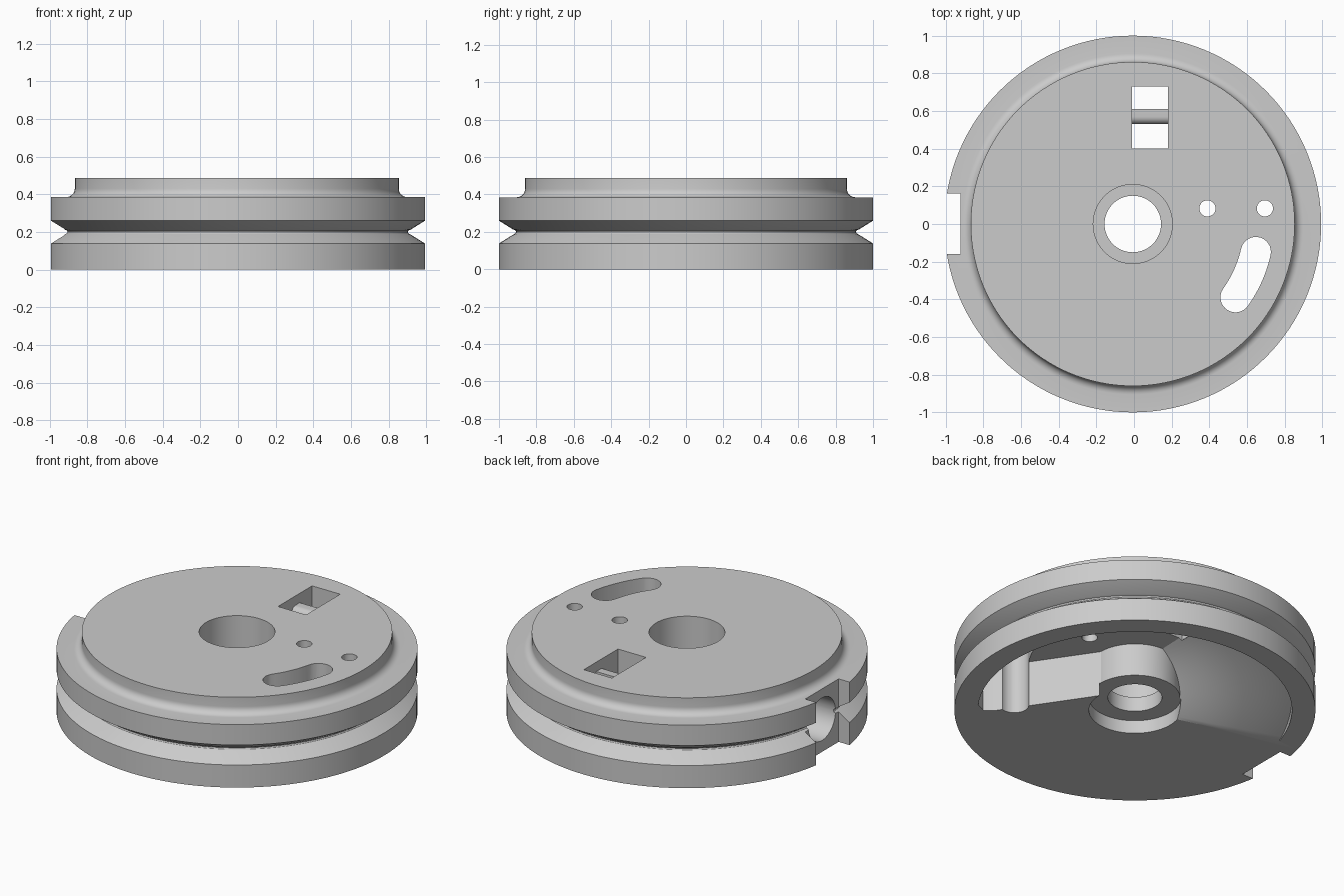
import bpy, bmesh, math
from math import cos, sin, radians, acos, degrees

cube = bpy.data.objects.get("Cube")
if cube:
    bpy.data.objects.remove(cube)

CX = -0.0065          # axis of the wheel
SEG = 128

grey = bpy.data.materials.new("plain_grey")
grey.use_nodes = True
GREY = (0.6, 0.6, 0.6, 1)
grey.diffuse_color = GREY
grey.node_tree.nodes["Principled BSDF"].inputs["Base Color"].default_value = GREY


def make(name, verts, faces):
    mesh = bpy.data.meshes.new(name)
    mesh.from_pydata(verts, [], faces)
    bm = bmesh.new()
    bm.from_mesh(mesh)
    bmesh.ops.recalc_face_normals(bm, faces=bm.faces)
    bm.to_mesh(mesh)
    bm.free()
    mesh.materials.append(grey)
    ob = bpy.data.objects.new(name, mesh)
    bpy.context.collection.objects.link(ob)
    return ob


def prism(name, outline, lo, hi, axis="z"):
    """Extrude a 2D outline along z, or a (y, z) outline along x."""
    place = (lambda p, h: (p[0], p[1], h)) if axis == "z" else (lambda p, h: (h, p[0], p[1]))
    n = len(outline)
    verts = [place(p, h) for h in (lo, hi) for p in outline]
    faces = [(i, (i + 1) % n, n + (i + 1) % n, n + i) for i in range(n)]
    faces += [tuple(range(n)), tuple(range(n, 2 * n))]
    return make(name, verts, faces)


def arc(cx, cy, r, a0=0, a1=360, n=40):
    full = a1 - a0 == 360
    return [(cx + r * cos(radians(a)), cy + r * sin(radians(a)))
            for a in (a0 + (a1 - a0) * i / (n if full else n - 1) for i in range(n))]


def rect(x0, x1, y0, y1):
    return [(x0, y0), (x1, y0), (x1, y1), (x0, y1)]


# Wheel body: turned profile with rope groove, raised top and stepped bore
profile = [(0.255, 0), (1, 0), (1, 0.138), (0.925, 0.185), (0.912, 0.192), (0.908, 0.2),
           (0.912, 0.208), (0.925, 0.213), (1, 0.26), (1, 0.385)]
profile += arc(0.905, 0.43, 0.045, 270, 180, 8)
profile += [(0.86, 0.487), (0.21, 0.487), (0.21, 0.17), (0.15, 0.17), (0.15, 0.08), (0.255, 0.08)]
n = len(profile)
verts = [(CX + r * cos(math.tau * s / SEG), r * sin(math.tau * s / SEG), z)
         for s in range(SEG) for r, z in profile]
faces = [(s * n + i, s * n + (i + 1) % n, (s + 1) % SEG * n + (i + 1) % n, (s + 1) % SEG * n + i)
         for s in range(SEG) for i in range(n)]
body = make("wheel_body", verts, faces)

# Underside pocket: straight wall on one side, flat ceiling, then a ramp down to the floor
CEIL, RAMP, END = 0.28, 88, 164
radii = [0.25, 0.4, 0.6, 0.78, 0.84, 0.87]
rounding = [0, 0, 0, 0, 1.5, 6]
FLAT, SLOPE = 28, 24
cols = FLAT + SLOPE + 1


def pocket_point(r, extra, c):
    start = 34 - degrees(acos(0.21 / r)) + extra
    if c <= FLAT:
        a, z = start + (RAMP - start) * c / FLAT, CEIL
    else:
        t = (c - FLAT) / SLOPE
        a, z = RAMP + (END - RAMP) * t, CEIL - (CEIL + 0.002) * t
    return CX + r * cos(radians(a)), r * sin(radians(a)), z


top = [pocket_point(r, e, c) for r, e in zip(radii, rounding) for c in range(cols)]
verts = top + [(x, y, -0.05) for x, y, z in top]
m, rows = len(top), len(radii)
faces = []
for base in (0, m):
    faces += [(base + i * cols + c, base + i * cols + c + 1, base + (i + 1) * cols + c + 1,
               base + (i + 1) * cols + c) for i in range(rows - 1) for c in range(cols - 1)]
rim = ([c for c in range(cols)] + [i * cols + cols - 1 for i in range(1, rows)]
       + [(rows - 1) * cols + c for c in range(cols - 2, -1, -1)]
       + [i * cols for i in range(rows - 2, 0, -1)])
faces += [(a, b, b + m, a + m) for a, b in zip(rim, rim[1:] + rim[:1])]
cutters = [make("pocket_cutter", verts, faces)]

# Rim notch and the cord hole behind it
cutters.append(prism("notch_cutter", rect(-1.2, -0.92, -0.16, 0.163), -0.1, 0.6))
cutters.append(prism("cord_cutter", arc(0, 0.2, 0.13), -1.1, -0.5, "x"))

# Window, pin holes and curved slot through the top plate
cutters.append(prism("window_cutter", rect(-0.01, 0.18, 0.4, 0.73), -0.1, 0.6))
for x in (0.39, 0.695):
    cutters.append(prism("pin_cutter", arc(x, 0.083, 0.043, n=32), -0.1, 0.6))
R, W, A0, A1 = 0.67, 0.08, -35.5, -12.8
ends = [(CX + R * cos(radians(a)), R * sin(radians(a))) for a in (A0, A1)]
slot = arc(CX, 0, R + W, A0, A1, 12)[:-1]
slot += arc(*ends[1], W, A1, A1 + 180, 16)
slot += arc(CX, 0, R - W, A1, A0, 12)[1:-1]
slot += arc(*ends[0], W, A0 + 180, A0 + 360, 16)[:-1]
cutters.append(prism("slot_cutter", slot, -0.1, 0.6))

bpy.context.view_layer.objects.active = body
for cutter in cutters:
    cutter.hide_render = True
    mod = body.modifiers.new(cutter.name, "BOOLEAN")
    mod.operation, mod.solver, mod.object = "DIFFERENCE", "EXACT", cutter
    bpy.ops.object.modifier_apply(modifier=mod.name)
    bpy.data.objects.remove(cutter)

# Cross bar inside the window, rounded on its front side
bar_outline = [(0.61, 0.35), (0.61, 0.43)] + arc(0.57, 0.39, 0.04, 90, 270, 14)
bar = prism("window_bar", bar_outline, -0.02, 0.19, "x")

for ob in (body, bar):
    bpy.ops.object.select_all(action="DESELECT")
    ob.select_set(True)
    bpy.context.view_layer.objects.active = ob
    bpy.ops.object.shade_smooth_by_angle(angle=radians(25))
